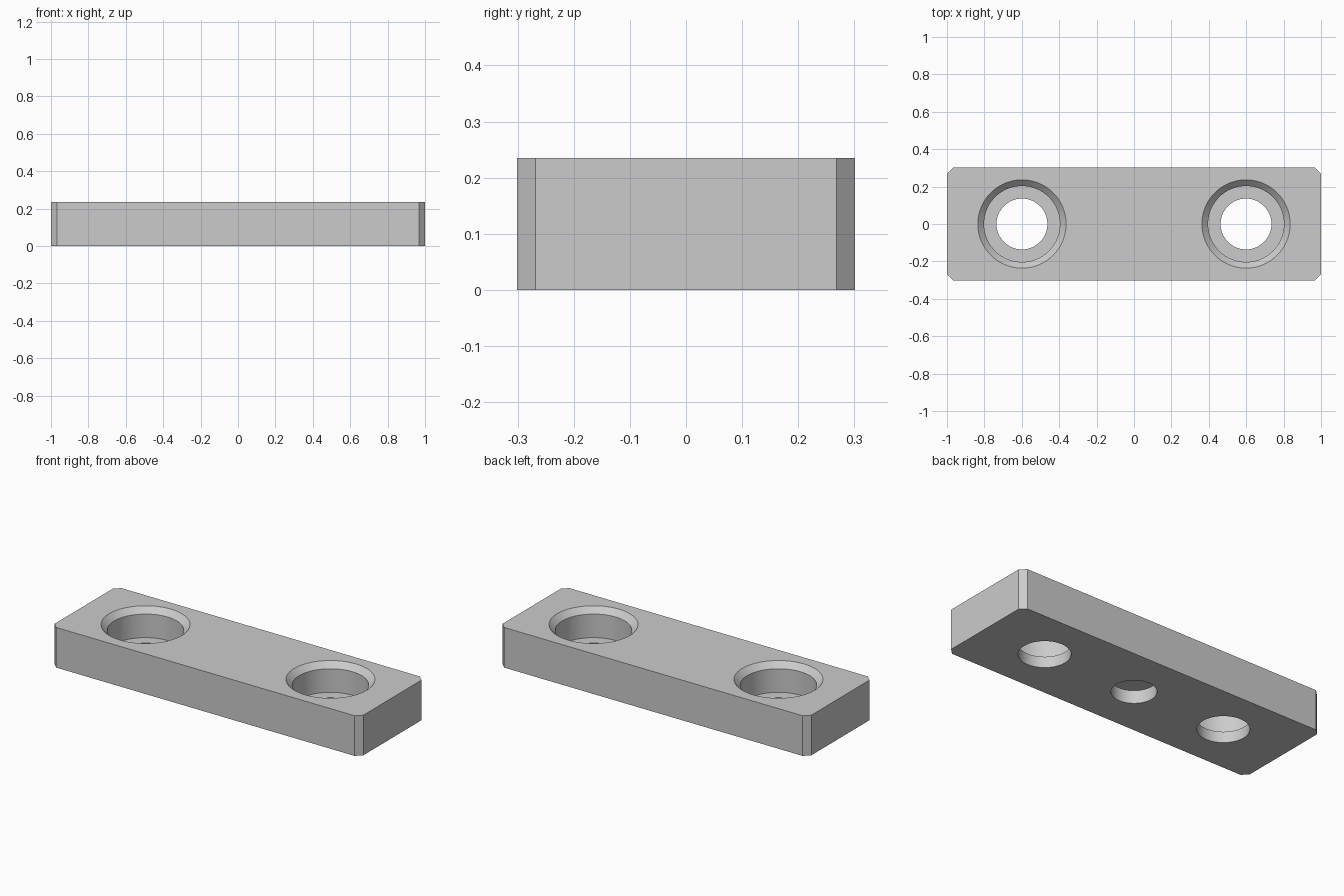
import bpy, bmesh, math
from mathutils import Matrix

cube = bpy.data.objects.get("Cube")
if cube:
    bpy.data.objects.remove(cube, do_unlink=True)

LENGTH, WIDTH, HEIGHT = 2.0, 0.603, 0.235
CORNER = 0.033          # vertical corner chamfer
HOLE_X = 0.599          # screw hole offset from the middle
SEGMENTS = 96

# Material
grey = bpy.data.materials.new("light grey")
grey.use_nodes = True
colour = (0.6, 0.6, 0.6, 1.0)
grey.diffuse_color = colour
grey.node_tree.nodes["Principled BSDF"].inputs["Base Color"].default_value = colour


def add_object(name, bm):
    bmesh.ops.recalc_face_normals(bm, faces=bm.faces)
    mesh = bpy.data.meshes.new(name)
    bm.to_mesh(mesh)
    bm.free()
    mesh.materials.append(grey)
    obj = bpy.data.objects.new(name, mesh)
    bpy.context.collection.objects.link(obj)
    return obj


def turned_cutter(name, profile, x):
    """Solid of revolution from (radius, z) points that start and end on the axis."""
    bm = bmesh.new()
    verts = [bm.verts.new((r, 0, z)) for r, z in profile]
    edges = [bm.edges.new(pair) for pair in zip(verts, verts[1:])]
    bmesh.ops.spin(bm, geom=verts + edges, cent=(0, 0, 0), axis=(0, 0, 1),
                   angle=math.tau, steps=SEGMENTS, use_duplicate=False)
    bmesh.ops.remove_doubles(bm, verts=bm.verts, dist=0.0001)
    bmesh.ops.translate(bm, verts=bm.verts, vec=(x, 0, 0))
    cutter = add_object(name, bm)
    cutter.hide_render = True
    return cutter


# Plate with chamfered vertical corners
bm = bmesh.new()
bmesh.ops.create_cube(bm, size=1, matrix=Matrix.Translation((0, 0, HEIGHT / 2))
                      @ Matrix.Diagonal((LENGTH, WIDTH, HEIGHT, 1)))
uprights = [e for e in bm.edges
            if abs(e.verts[0].co.z - e.verts[1].co.z) > HEIGHT / 2]
bmesh.ops.bevel(bm, geom=uprights, offset=CORNER, segments=1, affect='EDGES')
plate = add_object("plate", bm)

# Countersunk, stepped screw holes and the blind hole underneath
screw_profile = [(0, -0.1), (0.136, -0.1), (0.136, 0.064), (0.203, 0.064),
                 (0.203, HEIGHT - 0.033), (0.286, HEIGHT + 0.05), (0, HEIGHT + 0.05)]
blind_profile = [(0, -0.1), (0.118, -0.1), (0.118, 0.075), (0, 0.075)]
cutters = [turned_cutter("left_screw_hole", screw_profile, HOLE_X),
           turned_cutter("right_screw_hole", screw_profile, -HOLE_X),
           turned_cutter("blind_hole", blind_profile, 0)]

bpy.ops.object.select_all(action='DESELECT')
plate.select_set(True)
bpy.context.view_layer.objects.active = plate
for cutter in cutters:
    mod = plate.modifiers.new(cutter.name, 'BOOLEAN')
    mod.operation = 'DIFFERENCE'
    mod.solver = 'EXACT'
    mod.object = cutter
    bpy.ops.object.modifier_apply(modifier=mod.name)
    bpy.data.objects.remove(cutter, do_unlink=True)

# Smooth hole walls, crisp edges
bpy.ops.object.shade_smooth_by_angle(angle=math.radians(25))
